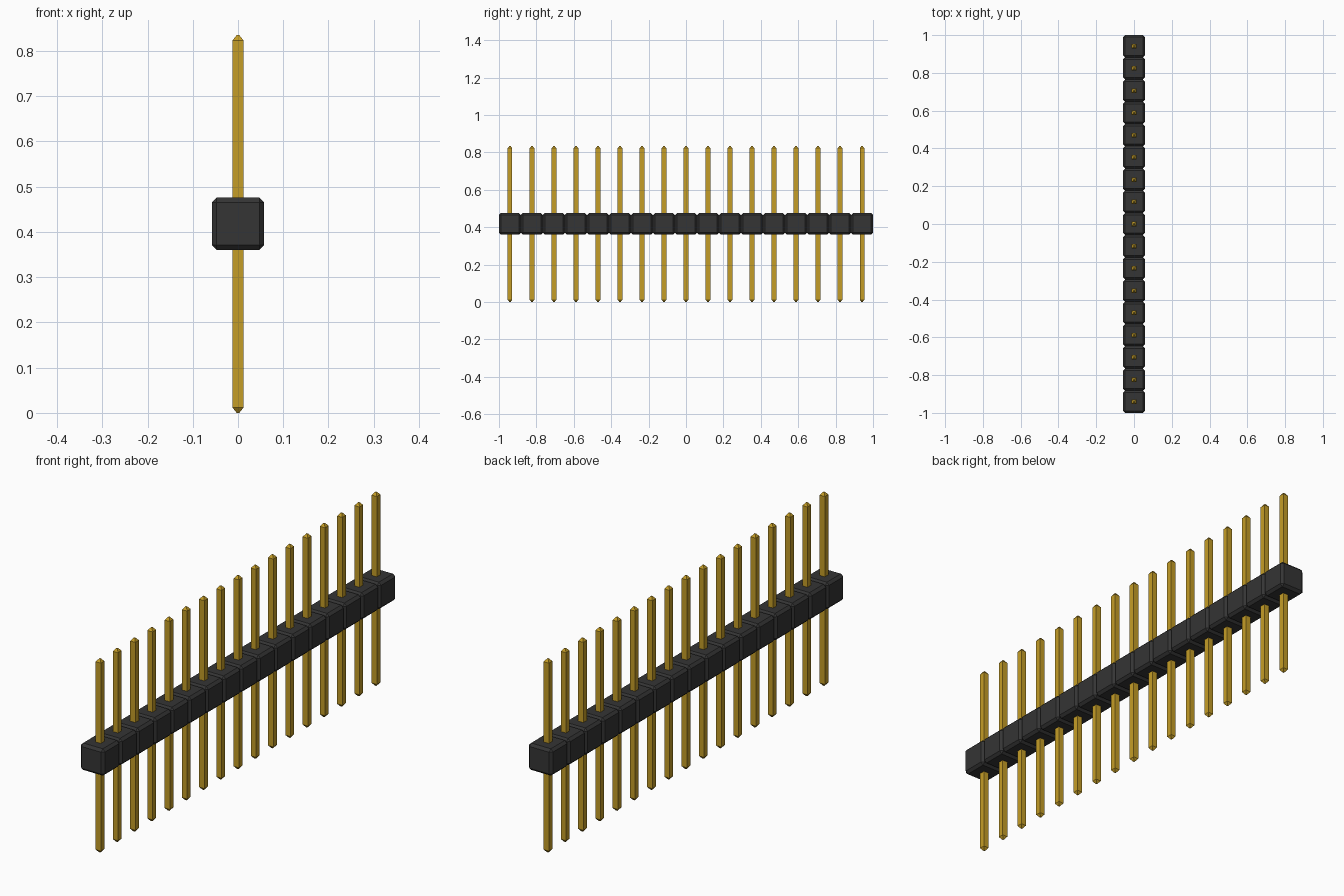
import bpy
import bmesh

cube = bpy.data.objects.get("Cube")
if cube:
    bpy.data.objects.remove(cube, do_unlink=True)

COUNT = 17
PITCH = 2 / COUNT
HEIGHT = 0.835


def make_material(name, color, roughness):
    mat = bpy.data.materials.new(name)
    mat.use_nodes = True
    mat.diffuse_color = color
    bsdf = mat.node_tree.nodes["Principled BSDF"]
    bsdf.inputs["Base Color"].default_value = color
    bsdf.inputs["Roughness"].default_value = roughness
    return mat


black = make_material("black plastic", (0.035, 0.035, 0.035, 1), 0.6)
gold = make_material("gold metal", (0.56, 0.34, 0.02, 1), 0.4)


def box_mesh(name, size, bevel, mat):
    """Flat-shaded box with a single chamfer on every edge."""
    bm = bmesh.new()
    bmesh.ops.create_cube(bm, size=1)
    bmesh.ops.scale(bm, vec=size, verts=bm.verts)
    bmesh.ops.bevel(bm, geom=bm.edges[:], offset=bevel, segments=1,
                    affect='EDGES', clamp_overlap=True)
    mesh = bpy.data.meshes.new(name)
    bm.to_mesh(mesh)
    bm.free()
    mesh.materials.append(mat)
    return mesh


def pin_mesh(name, half, tip_half, tip, mat):
    """Square pin with a tapered tip at both ends."""
    bm = bmesh.new()
    h = HEIGHT / 2
    rings = []
    for r, z in ((tip_half, -h), (half, -h + tip), (half, h - tip), (tip_half, h)):
        rings.append([bm.verts.new((x * r, y * r, z))
                      for x, y in ((-1, -1), (1, -1), (1, 1), (-1, 1))])
    for low, high in zip(rings, rings[1:]):
        for i in range(4):
            j = (i + 1) % 4
            bm.faces.new((low[i], low[j], high[j], high[i]))
    bm.faces.new(rings[0][::-1])
    bm.faces.new(rings[-1])
    mesh = bpy.data.meshes.new(name)
    bm.to_mesh(mesh)
    bm.free()
    mesh.materials.append(mat)
    return mesh


housing = box_mesh("housing_block", (0.116, PITCH, 0.116), 0.011, black)
pin = pin_mesh("pin", 0.0122, 0.003, 0.012, gold)

# One housing block and one pin for each position along the row
for i in range(COUNT):
    y = (i - (COUNT - 1) / 2) * PITCH
    for name, mesh in (("housing_block", housing), ("pin", pin)):
        obj = bpy.data.objects.new(f"{name}_{i + 1:02d}", mesh)
        obj.location = (0, y, HEIGHT / 2 + (0.001 if mesh is housing else 0))
        bpy.context.collection.objects.link(obj)
